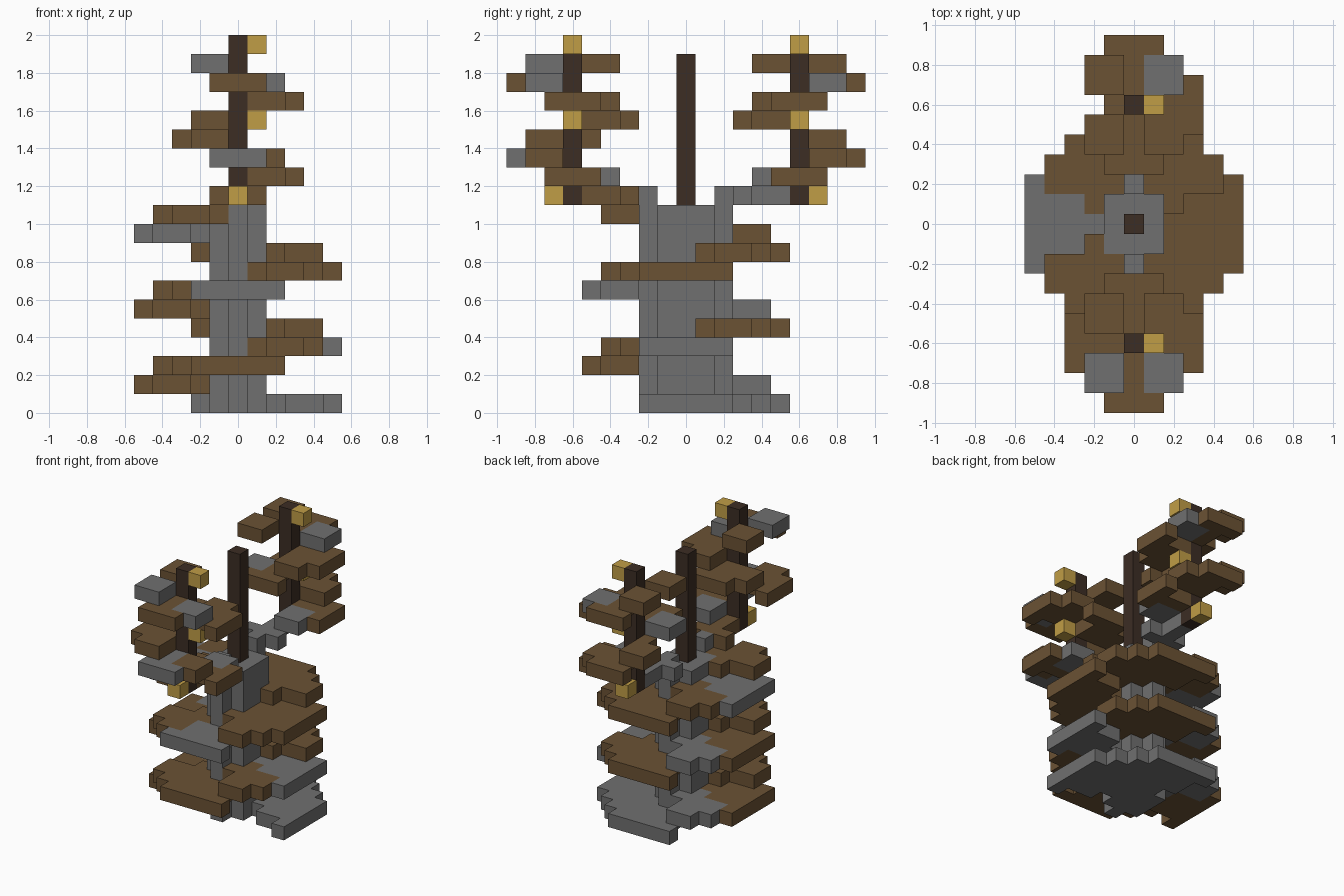
import bpy, bmesh, math
from mathutils import Vector

cube = bpy.data.objects.get("Cube")
if cube:
    bpy.data.objects.remove(cube, do_unlink=True)

U = 0.1  # block size


def linear(c):
    c /= 255
    return c / 12.92 if c <= 0.04045 else ((c + 0.055) / 1.055) ** 2.4


def material(name, *rgb):
    mat = bpy.data.materials.new(name)
    mat.use_nodes = True
    colour = [linear(c) for c in rgb] + [1]
    mat.diffuse_color = colour
    bsdf = mat.node_tree.nodes["Principled BSDF"]
    bsdf.inputs["Base Color"].default_value = colour
    bsdf.inputs["Roughness"].default_value = 0.9
    return mat


WOOD = material("brown_wood", 107, 82, 52)
STONE = material("grey_stone", 112, 112, 112)
DARK = material("dark_wood", 60, 45, 36)
GOLD = material("gold_lamp", 192, 157, 70)


def blocks(name, cells, low, high, mat):
    """Extrude a set of square cells between two block levels."""
    cells = set(cells)
    bm = bmesh.new()
    cache = {}

    def vert(x, y, z):
        if (x, y, z) not in cache:
            cache[x, y, z] = bm.verts.new(Vector((x - 0.5, y - 0.5, z)) * U)
        return cache[x, y, z]

    for x, y in cells:
        ring = [(x, y), (x + 1, y), (x + 1, y + 1), (x, y + 1)]
        sides = [(x, y - 1), (x + 1, y), (x, y + 1), (x - 1, y)]
        bm.faces.new([vert(*p, high) for p in ring])
        bm.faces.new([vert(*p, low) for p in reversed(ring)])
        for i, neighbour in enumerate(sides):
            if neighbour not in cells:
                a, b = ring[i], ring[(i + 1) % 4]
                bm.faces.new([vert(*a, low), vert(*b, low), vert(*b, high), vert(*a, high)])
    mesh = bpy.data.meshes.new(name)
    bm.to_mesh(mesh)
    bm.free()
    mesh.materials.append(mat)
    obj = bpy.data.objects.new(name, mesh)
    bpy.context.collection.objects.link(obj)
    return obj


def wedge(octant, reach, hollow):
    """Cells of one eighth of a disc, leaving out the newel cells."""
    n = math.isqrt(reach)
    span = range(-n, n + 1)
    return [(x, y) for x in span for y in span
            if x * x + y * y <= reach and (x, y) not in hollow
            and round(math.degrees(math.atan2(y, x)) / 45) % 8 == octant]


# Main stone column
core = {(x, y) for x in (-1, 0, 1) for y in (-1, 0, 1)} | {(0, 2), (0, -2)}
blocks("stone_column", core, 0, 11, STONE)
blocks("centre_post", [(0, 0)], 11, 19, DARK)

# Main spiral: one letter per eighth turn, two eighths per level
for i, letter in enumerate("ssssw" "wwwsw" "wswws" "wwwww" "sw"):
    blocks("main_step", wedge(i % 8, 29, core), i // 2 - (i % 2 == 0 and i > 0),
           i // 2 + (i % 2 == 1 or i == 0), STONE if letter == "s" else WOOD)

# Two small spirals, mirrored front to back
REACH = 10
TOWERS = {"front": (1, "wswwswwwwwwswsw"), "back": (-1, "sswwww" "wswwwswww")}
for side, (flip, letters) in TOWERS.items():
    def place(cells):
        return [(x, flip * (y - 6)) for x, y in cells]

    blocks(side + "_connector", [(0, -2 * flip)], 11, 12, STONE)
    blocks(side + "_post", place([(0, 0)]), 11, 20, DARK)
    for level, spot in ((11, (0, -1)), (15, (1, 0)), (19, (1, 0))):
        blocks(side + "_lamp", place([spot]), level, level + 1, GOLD)

    # Steps turn downwards through the eighths, starting toward the column
    level = 11
    octant = 2
    for i, letter in enumerate(letters):
        cells = wedge(octant, REACH, {(0, 0)})
        if octant == 4:
            # Broken treads keep only their inner blocks
            if side == "back":
                cells = [(-1, 0)]
            elif level == 18:
                cells = [(-1, 0), (-2, 0)]
        if i == len(letters) - 1:
            cells = wedge(3, REACH, {(0, 0)})
        blocks(side + "_step", place(cells), level, level + 1,
               STONE if letter == "s" else WOOD)
        octant = (octant - 1) % 8
        level += i % 2 == 0
